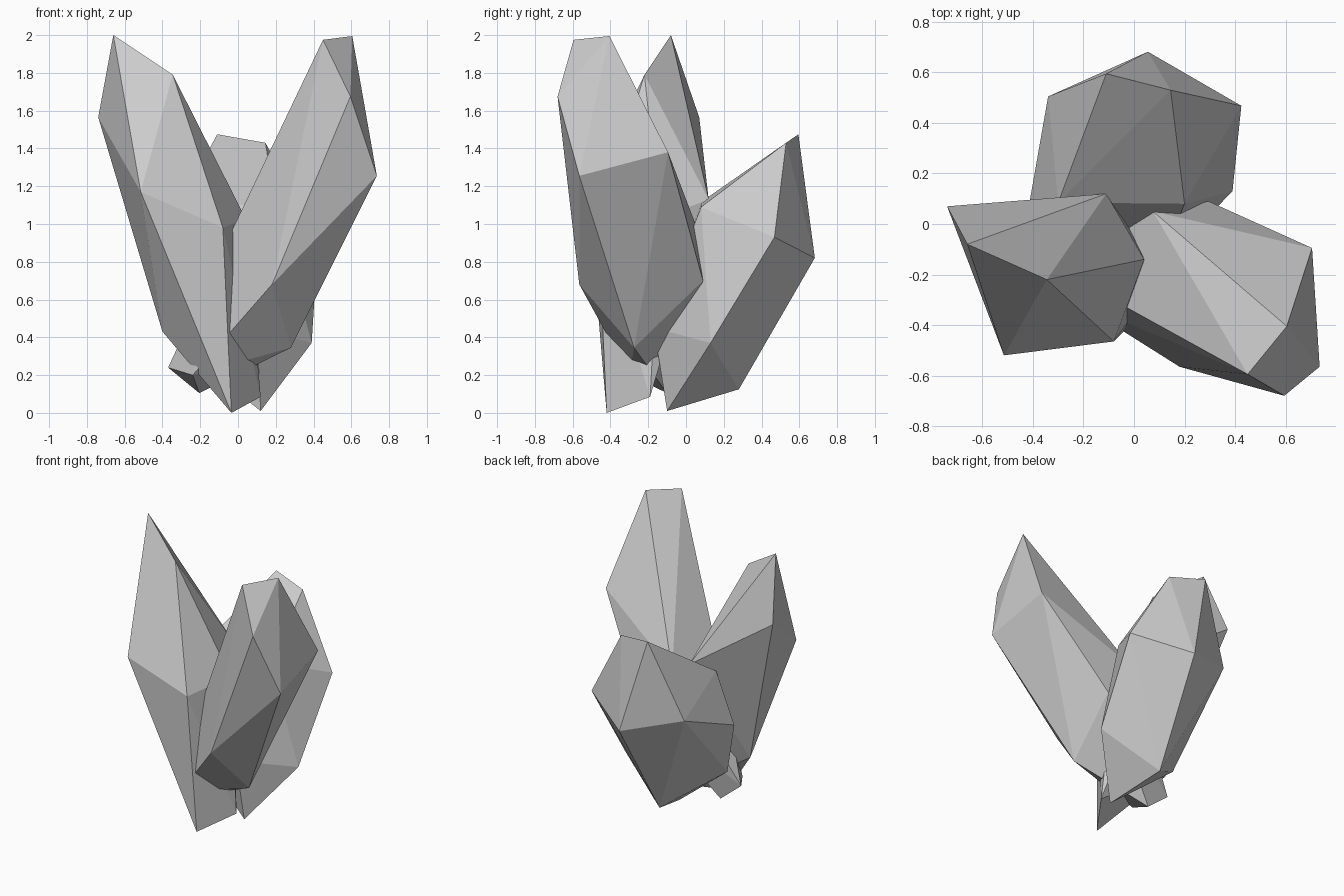
import bpy
import bmesh


def crystal(name, tip, shoulder, base):
    """Faceted shard: convex skin around its tip, shoulder and base corners."""
    bm = bmesh.new()
    for co in tip + shoulder + base:
        bm.verts.new(co)
    hull = bmesh.ops.convex_hull(bm, input=bm.verts[:])
    loose = [v for v in bm.verts if not v.link_faces]
    bmesh.ops.delete(bm, geom=loose, context='VERTS')
    bmesh.ops.recalc_face_normals(bm, faces=bm.faces[:])
    mesh = bpy.data.meshes.new(name)
    bm.to_mesh(mesh)
    bm.free()
    obj = bpy.data.objects.new(name, mesh)
    bpy.context.collection.objects.link(obj)
    return obj


# Tall shard leaning left
crystal("left_crystal",
        tip=[(-.66, -.08, 2.0), (-.345, -.22, 1.79), (-.74, .07, 1.565)],
        shoulder=[(-.515, -.52, 1.17), (-.08, -.465, .98),
                  (.04, -.14, 1.03), (-.11, .12, 1.13)],
        base=[(-.40, -.16, .43), (-.035, -.42, 0), (.12, -.19, .085)])

# Broad shard leaning right and forward
crystal("right_crystal",
        tip=[(.45, -.595, 1.975), (.605, -.405, 1.995),
             (.595, -.68, 1.675), (.31, -.32, 1.52)],
        shoulder=[(.735, -.565, 1.255), (.705, -.095, 1.38),
                  (-.03, -.33, .97), (.075, .05, 1.0),
                  (.18, -.565, .68), (.295, .09, .70)],
        base=[(.28, -.275, .345), (-.04, -.425, .43),
              (-.37, -.10, .24), (-.205, -.10, .105), (-.24, -.30, .20)])

# Shorter shard leaning back
crystal("back_crystal",
        tip=[(-.11, .595, 1.475), (.145, .53, 1.43)],
        shoulder=[(.425, .468, .93), (.055, .682, .82), (-.34, .505, .93),
                  (-.30, .085, 1.12), (.20, .08, 1.09), (-.42, .05, .75)],
        base=[(.39, .13, .37), (.015, .28, .125), (.12, -.10, .01),
              (-.33, 0, .37), (.10, -.17, .45)])
